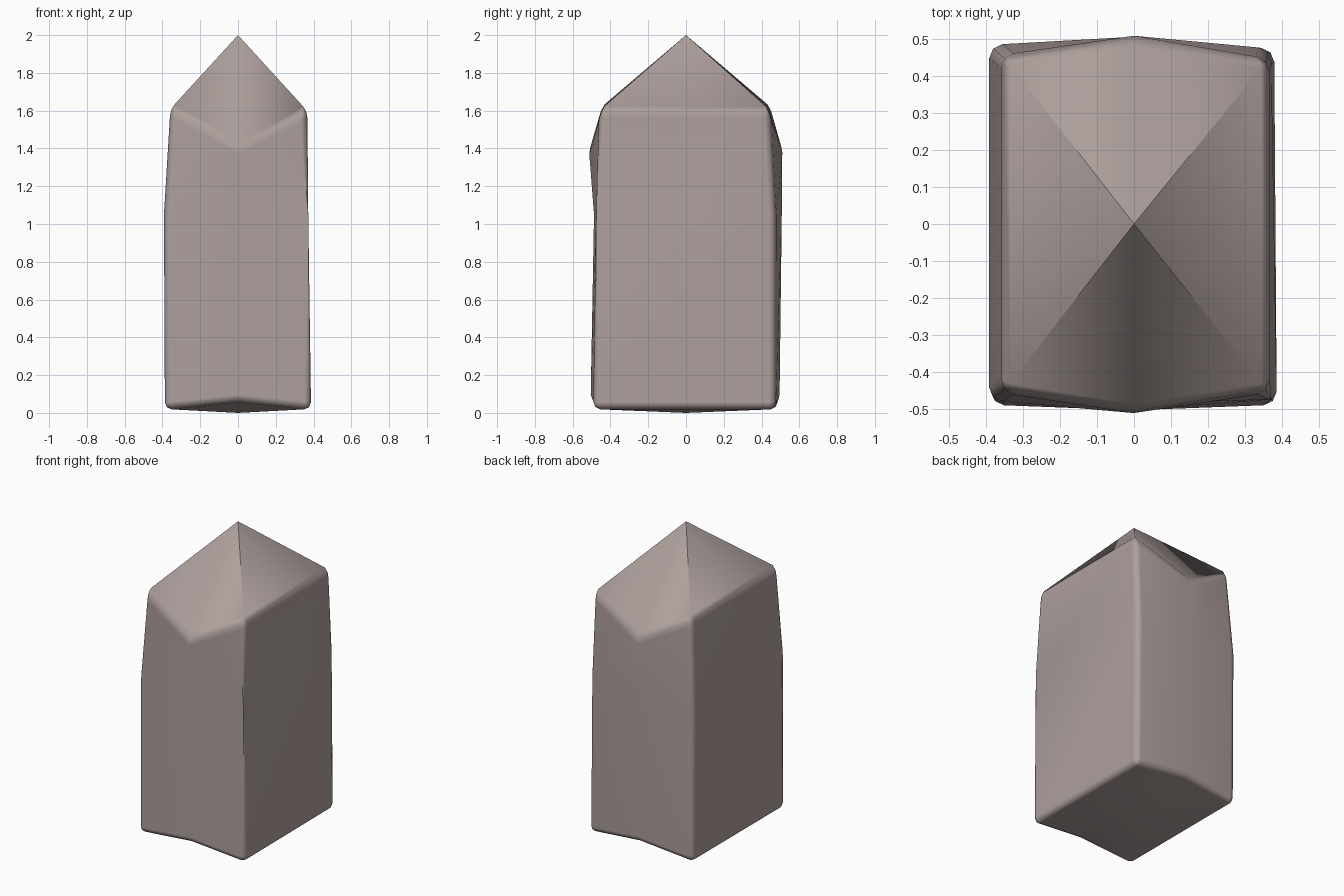
import bpy, bmesh, math

if "Cube" in bpy.data.objects:
    bpy.data.objects.remove(bpy.data.objects["Cube"])

# Rings of six points, counter-clockwise from the front left corner:
# front-left, front-middle, front-right, back-right, back-middle, back-left
rings = [
    [(-.387, -.49, .02), (0, -.505, .06), (.387, -.49, .02),
     (.38, .475, .02), (0, .495, .06), (-.387, .485, .02)],
    [(-.392, -.48, 1.05), (0, -.487, 1.05), (.372, -.475, 1.05),
     (.372, .475, 1.05), (0, .507, 1.05), (-.392, .485, 1.05)],
    [(-.358, -.455, 1.61), (0, -.515, 1.41), (.367, -.455, 1.60),
     (.367, .445, 1.60), (0, .51, 1.42), (-.358, .455, 1.61)],
]

bm = bmesh.new()
loops = [[bm.verts.new(p) for p in ring] for ring in rings]
apex = bm.verts.new((0, 0, 2))
base = bm.verts.new((0, 0, 0))

# Walls: the two plain sides stay as wide quads
for low, high in zip(loops, loops[1:]):
    for i in range(6):
        j = (i + 1) % 6
        bm.faces.new((low[i], low[j], high[j], high[i]))

# Pointed top and shallow pointed underside
for i in range(6):
    j = (i + 1) % 6
    bm.faces.new((loops[2][i], loops[2][j], apex))
    bm.faces.new((loops[0][j], loops[0][i], base))

# Rounded rims and upright corners
rounded = []
for e in bm.edges:
    a, b = e.verts
    in_rim = any(a in r and b in r for r in (loops[0], loops[2]))
    corners = [loop[k] for loop in loops for k in (0, 2, 3, 5)]
    upright = a in corners and b in corners and abs(a.co.z - b.co.z) > .3
    if in_rim or upright:
        rounded.append(e)
bmesh.ops.bevel(bm, geom=rounded, offset=.036, offset_type='OFFSET',
                segments=2, profile=.5, affect='EDGES', clamp_overlap=True)
bmesh.ops.recalc_face_normals(bm, faces=bm.faces[:])

mesh = bpy.data.meshes.new("crystal_block")
bm.to_mesh(mesh)
bm.free()
block = bpy.data.objects.new("crystal_block", mesh)
bpy.context.collection.objects.link(block)

mat = bpy.data.materials.new("dusty pink stone")
mat.diffuse_color = (.42, .35, .335, 1)
mat.use_nodes = True
mat.node_tree.nodes["Principled BSDF"].inputs["Base Color"].default_value = mat.diffuse_color
mesh.materials.append(mat)

# Soft shading with flat looking main faces
bpy.context.view_layer.objects.active = block
block.select_set(True)
bpy.ops.object.shade_smooth_by_angle(angle=math.radians(50))
weighted = block.modifiers.new("even_shading", 'WEIGHTED_NORMAL')
weighted.keep_sharp = True
